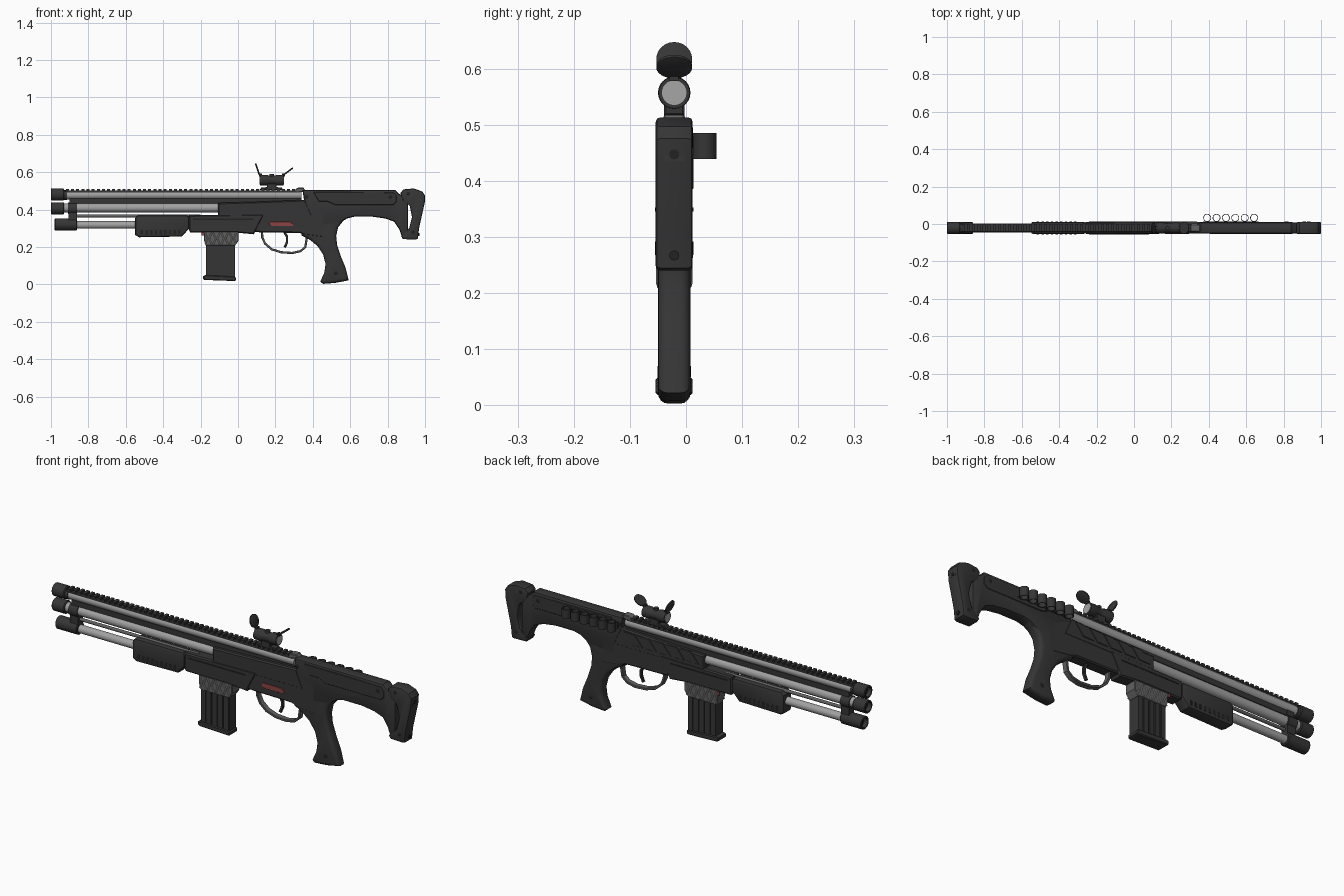
import bpy, bmesh, math
from mathutils import Vector, Matrix

if "Cube" in bpy.data.objects:
    bpy.data.objects.remove(bpy.data.objects["Cube"])

CY = -0.021          # centre plane of the gun


def mat(name, r, g, b):
    m = bpy.data.materials.new(name)
    m.diffuse_color = (r, g, b, 1)
    m.use_nodes = True
    m.node_tree.nodes["Principled BSDF"].inputs["Base Color"].default_value = m.diffuse_color
    return m


DARK = mat("matte dark grey", .036, .036, .036)
BLACK = mat("deep black", .016, .016, .016)
SILVER = mat("brushed silver", .36, .36, .36)
MID = mat("worn mid grey", .12, .12, .12)
RED = mat("dull red", .26, .055, .055)
GLASS = mat("pale lens", .38, .38, .38)


def finish(name, bm, m):
    bmesh.ops.recalc_face_normals(bm, faces=bm.faces)
    me = bpy.data.meshes.new(name)
    bm.to_mesh(me)
    bm.free()
    me.materials.append(m)
    ob = bpy.data.objects.new(name, me)
    bpy.context.collection.objects.link(ob)
    bpy.context.view_layer.objects.active = ob
    ob.select_set(True)
    bpy.ops.object.shade_smooth_by_angle(angle=math.radians(32))
    ob.select_set(False)
    return ob


def inset(pts, d):
    """Move a closed 2D outline inwards by d."""
    n = len(pts)
    area = sum(pts[i][0] * pts[(i + 1) % n][1] - pts[(i + 1) % n][0] * pts[i][1] for i in range(n))
    s = 1 if area > 0 else -1
    out = []
    for i in range(n):
        p = Vector(pts[i])
        a = (p - Vector(pts[i - 1])).normalized()
        b = (Vector(pts[(i + 1) % n]) - p).normalized()
        na, nb = Vector((-a.y, a.x)) * s, Vector((-b.y, b.x)) * s
        out.append(p + (na + nb) * (d / max(1 + na.dot(nb), .6)))
    return out


def prism(name, pts, half, m, bev=.006, segs=1, y=CY):
    """Side outline (x, z) extruded along y with chamfered or rounded rims."""
    bm = bmesh.new()
    steps = [(bev * (1 - math.sin(k / segs * math.pi / 2)),
              bev * (1 - math.cos(k / segs * math.pi / 2))) for k in range(segs + 1)]
    levels = [(i, y - half + d) for i, d in steps]
    levels += [(i, y + half - d) for i, d in reversed(steps)]
    rings = [[bm.verts.new((p[0], yy, p[1])) for p in inset(pts, i)] for i, yy in levels]
    n = len(pts)
    for r0, r1 in zip(rings, rings[1:]):
        for i in range(n):
            bm.faces.new((r0[i], r0[(i + 1) % n], r1[(i + 1) % n], r1[i]))
    bm.faces.new(rings[0])
    bm.faces.new(rings[-1])
    return finish(name, bm, m)


def strip(name, path, t, half, m):
    """Thin band following an (x, z) path."""
    side = []
    for i, p in enumerate(path):
        d = (Vector(path[min(i + 1, len(path) - 1)]) - Vector(path[max(i - 1, 0)])).normalized()
        side.append((Vector(p), Vector((-d.y, d.x)) * t / 2))
    return prism(name, [p + o for p, o in side] + [p - o for p, o in reversed(side)], half, m, .002)


def boxes(name, items, m):
    """Many boxes (x0, x1, y0, y1, z0, z1) in one mesh."""
    bm = bmesh.new()
    for x0, x1, y0, y1, z0, z1 in items:
        bmesh.ops.create_cube(bm, size=1, matrix=Matrix.Translation(
            ((x0 + x1) / 2, (y0 + y1) / 2, (z0 + z1) / 2)) @ Matrix.Diagonal((x1 - x0, y1 - y0, z1 - z0, 1)))
    return finish(name, bm, m)


def lathe(name, prof, origin, axis, m, n=24, closed=False):
    """Spin a (distance, radius) profile round an axis."""
    bm = bmesh.new()
    M = Matrix.Translation(origin) @ Vector(axis).to_track_quat('Z', 'Y').to_matrix().to_4x4()
    rings = [[bm.verts.new(M @ Vector((r * math.cos(2 * math.pi * k / n), r * math.sin(2 * math.pi * k / n), h)))
              for k in range(n)] for h, r in prof]
    pairs = list(zip(rings, rings[1:])) + ([(rings[-1], rings[0])] if closed else [])
    for a, b in pairs:
        for k in range(n):
            bm.faces.new((a[k], a[(k + 1) % n], b[(k + 1) % n], b[k]))
    if not closed:
        bm.faces.new(rings[0])
        bm.faces.new(rings[-1])
    return finish(name, bm, m)


def xcyl(name, x0, x1, z, r, m):
    return lathe(name, [(0, r), (x1 - x0, r)], (x0, CY, z), (1, 0, 0), m)


# barrels and lower tube
xcyl("top_barrel", -.97, .34, .478, .023, SILVER)
xcyl("middle_barrel", -.97, -.08, .409, .024, SILVER)
xcyl("lower_tube", -.95, -.2, .318, .020, SILVER)
xcyl("guide_rod", -.88, -.2, .366, .008, MID)
boxes("barrel_rib", [(-.87, .34, CY - .012, CY + .012, .432, .458)], DARK)
for nm, x, L, z in (("top", -1, .07, .481), ("middle", -1, .07, .407), ("lower", -.98, .12, .321)):
    r = .032
    lathe(nm + "_muzzle", [(0, r - .003), (.003, r), (L - .004, r), (L, r - .004), (L, .018), (.03, .018), (.03, .023),
                           (0, .023)], (x, CY, z), (1, 0, 0), DARK, closed=True)
    xcyl(nm + "_bore", x + .022, x + .032, z, .0235, BLACK)
xcyl("top_collar", -.935, -.915, .478, .027, DARK)
xcyl("middle_collar", -.91, -.86, .407, .03, DARK)
boxes("barrel_clamp", [(-.90, -.862, CY - .014, CY + .014, .32, .48),
                       (-.905, -.86, CY - .02, CY + .02, .345, .385)], DARK)

# toothed top rail
teeth = [(-.92 + .0275 * i, -.904 + .0275 * i, CY - .02, CY + .02, .498, .511) for i in range(45)]
boxes("top_rail", [(-.93, .33, CY - .018, CY + .018, .490, .502)] + teeth, DARK)

# pump fore-end with grip slots
prism("pump_grip", [(-.55, .355), (-.535, .368), (-.27, .368), (-.26, .355), (-.26, .30), (-.30, .256),
                    (-.53, .252), (-.55, .265)], .033, DARK, .012, 2)
for s in (-1, 1):
    boxes("pump_ribs", [(-.52 + .025 * i, -.507 + .025 * i, CY + s * .032 - .002, CY + s * .032 + .002, .268, .292)
                        for i in range(9)], BLACK)

# receiver
prism("lower_receiver", [(-.262, .37), (.14, .375), (.085, .268), (-.02, .278), (-.255, .278), (-.262, .29)], .033, DARK)
prism("upper_receiver", [(-.107, .436), (.10, .442), (.36, .452), (.40, .36), (-.107, .36)], .031, DARK)
prism("trigger_housing", [(.10, .39), (.36, .44), (.46, .40), (.46, .25), (.36, .262), (.33, .275), (.13, .278),
                          (.09, .28)], .030, DARK)
boxes("receiver_rails", [(-.24, .08, CY - .0345, CY + .0345, .345, .352)], BLACK)
for i in range(5):                       # slanted slats on the back side
    x = -.08 + .078 * i
    prism("slanted_slat", [(x, .385), (x + .045, .44), (x + .105, .44), (x + .06, .385)], .003, DARK, .002, y=CY + .031)
prism("red_plate", [(.166, .326), (.175, .336), (.275, .336), (.295, .322), (.295, .312), (.176, .312)], .003, RED, .001,
      y=CY - .030)
boxes("red_button", [(-.195, -.18, CY + .028, CY + .0335, .262, .278)], RED)

# trigger and guard
strip("trigger_guard", [(.128, .285), (.130, .25), (.145, .218), (.18, .188), (.23, .172), (.29, .168), (.335, .178),
                        (.36, .20), (.368, .25)], .012, .014, MID)
strip("trigger", [(.245, .285), (.262, .255), (.262, .225), (.250, .198)], .013, .007, DARK)

# stock and pistol grip
prism("stock_body", [(.345, .505), (.84, .505), (.86, .485), (.91, .46), (.91, .25), (.878, .25), (.862, .295),
                     (.835, .335), (.79, .352), (.72, .362), (.62, .362), (.58, .352), (.53, .32), (.40, .30), (.36, .40)],
      .030, DARK, .012, 2)
prism("stock_panel", [(.40, .495), (.835, .495), (.85, .475), (.85, .44), (.83, .422), (.52, .422), (.48, .44),
                      (.43, .44)], .0325, DARK, .005)
prism("pistol_grip", [(.34, .40), (.50, .42), (.60, .362), (.565, .342), (.535, .305), (.525, .26), (.53, .21), (.55, .15),
                      (.575, .09), (.592, .022), (.52, .008), (.455, .003), (.44, .015), (.462, .065), (.468, .11),
                      (.455, .16), (.425, .205), (.385, .238), (.34, .262)], .029, DARK, .018, 4)

# butt pad
prism("butt_pad", [(.868, .49), (.885, .508), (.94, .513), (.985, .497), (1.0, .475), (.997, .43), (.968, .30),
                   (.962, .245), (.95, .24), (.882, .242), (.872, .258), (.915, .30), (.93, .36), (.918, .42), (.88, .45)],
      .033, DARK, .008, 2)
boxes("butt_plate", [(.975, .998, CY - .018, CY + .018, .435, .475)], DARK)
for x, z in ((.985, .447), (.955, .267)):
    lathe("butt_screw", [(0, .009), (.015, .009)], (x, CY, z), (1, 0, 0), BLACK, 12)
for nm, x, z, h in (("stock", .815, .468, .0335), ("front", .365, .468, .031), ("grip", .522, .06, .030),
                    ("butt", .935, .28, .0335), ("butt_top", .91, .485, .0335)):
    lathe(nm + "_pin", [(0, .009), (.001, .011), (2 * h - .001, .011), (2 * h, .009)], (x, CY - h, z), (0, 1, 0), BLACK, 12)

# magazine
prism("magazine_collar", [(-.182, .282), (.004, .282), (.004, .235), (-.015, .208), (-.172, .208), (-.182, .235)], .031,
      MID, .003)
for s in (-1, 1):
    for i in range(8):                   # zigzag light bars on the collar
        x, k = -.17 + .022 * i, .012 * (-1) ** i
        strip("collar_bar", [(x - k / 2, .215), (x + k / 2, .245), (x - k / 2, .275)], .007, .0015, SILVER).location.y = s * .031
boxes("magazine_body", [(-.168, -.016, CY - .024, CY + .024, .03, .22)], DARK)
ribs = [(-.170 + .032 * i, -.146 + .032 * i, CY - .029, CY + .029, .04, .215) for i in range(5)]
boxes("magazine_ribs", ribs, DARK)
prism("magazine_base", [(-.186, .045), (-.175, .05), (-.02, .042), (-.010, .035), (-.010, .022), (-.02, .018),
                        (-.18, .024), (-.186, .03)], .033, DARK, .004)

# optic with raised lens caps
prism("optic_mount", [(.115, .505), (.125, .518), (.155, .520), (.155, .54), (.205, .54), (.205, .520), (.235, .518),
                      (.24, .505)], .018, DARK, .003)
lathe("optic_body", [(0, .028), (.035, .029), (.05, .024), (.08, .024), (.092, .029), (.125, .028)], (.118, CY, .557),
      (1, 0, 0), DARK)
for nm, x in (("front", .115), ("rear", .241)):
    xcyl(nm + "_lens", x, x + .004, .557, .022, GLASS)
lathe("optic_knob", [(0, .012), (.012, .012)], (.18, CY, .578), (0, 0, 1), DARK, 16)
for nm, c, d in (("front", (.104, .616), (-.02, .06)), ("rear", (.268, .604), (.05, .037))):
    n = Vector((d[1], 0, -d[0])).normalized()
    lathe(nm + "_lens_cap", [(-.004, .029), (-.002, .032), (.003, .032), (.004, .030)], (c[0], CY, c[1]), n, DARK)
boxes("cap_hinges", [(.112, .128, CY - .008, CY + .008, .578, .592), (.234, .25, CY - .008, CY + .008, .578, .592)], DARK)

# rear sight
prism("rear_sight", [(.308, .495), (.308, .51), (.32, .517), (.35, .517), (.358, .505), (.358, .495)], .019, MID, .003)

# row of open shell loops on the back side
for i in range(6):
    lathe("shell_loop", [(0, .021), (.046, .021), (.046, .0175), (0, .0175)], (.391 + .0502 * i, .033, .439), (0, 0, 1),
          DARK, 20, closed=True)
boxes("shell_carrier", [(.37, .665, .008, .0135, .445, .48)], DARK)
